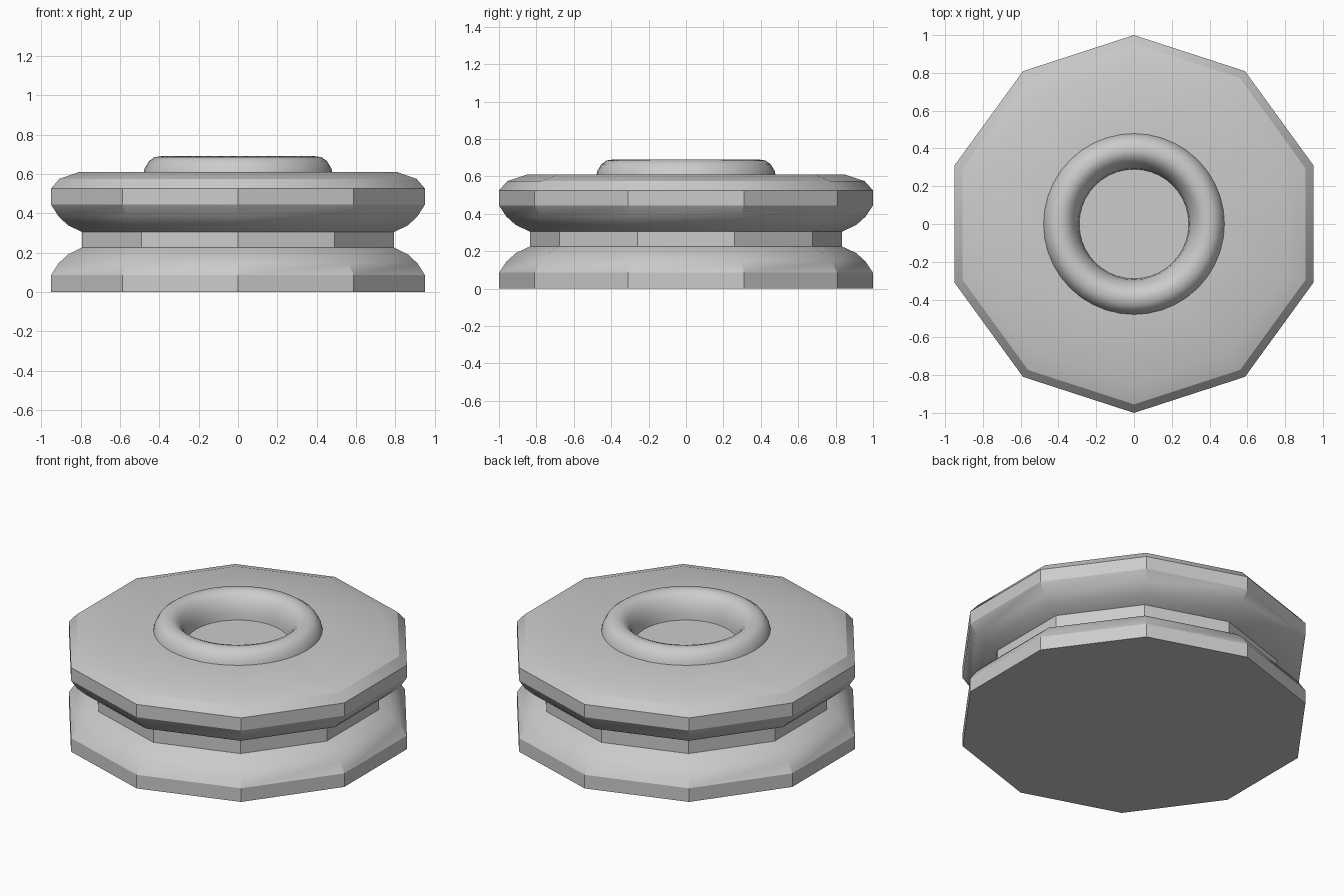
import bpy
import bmesh
import math

if "Cube" in bpy.data.objects:
    bpy.data.objects.remove(bpy.data.objects["Cube"], do_unlink=True)

# One plain grey for everything
grey = bpy.data.materials.new("light grey")
grey.use_nodes = True
colour = (0.6, 0.6, 0.6, 1.0)
grey.diffuse_color = colour
grey.node_tree.nodes["Principled BSDF"].inputs["Base Color"].default_value = colour


def lathe(name, profile, sides, cap_start=False, cap_end=False, angle=30):
    """Turn a (radius, height) profile around z, first corner facing +y."""
    bm = bmesh.new()
    rings = []
    for r, z in profile:
        turns = [math.pi / 2 + math.tau * i / sides for i in range(sides)]
        rings.append([bm.verts.new((r * math.cos(a), r * math.sin(a), z)) for a in turns])
    for low, high in zip(rings, rings[1:]):
        for i in range(sides):
            j = (i + 1) % sides
            bm.faces.new((low[i], low[j], high[j], high[i]))
    if cap_start:
        bm.faces.new(rings[0][::-1])
    if cap_end:
        bm.faces.new(rings[-1])
    mesh = bpy.data.meshes.new(name)
    bm.to_mesh(mesh)
    bm.free()
    mesh.materials.append(grey)
    obj = bpy.data.objects.new(name, mesh)
    bpy.context.collection.objects.link(obj)
    bpy.ops.object.select_all(action="DESELECT")
    obj.select_set(True)
    bpy.context.view_layer.objects.active = obj
    bpy.ops.object.shade_smooth_by_angle(angle=math.radians(angle))
    return obj


# Ten-sided body with a waist groove; the open centre is hidden by the ring
flare = [(1.0, 0.085), (0.96, 0.145), (0.91, 0.19), (0.835, 0.225)]
upper_flare = [(r, 0.53 - z) for r, z in reversed(flare)]
body = [(1.0, 0.0)] + flare + upper_flare
body += [(1.0, 0.525), (0.955, 0.575), (0.85, 0.61), (0.4, 0.61)]
lathe("body", body, 10, cap_start=True)

# Rounded ring on top, with a sunken round floor inside
ring = [(0.48, 0.605), (0.474, 0.63), (0.453, 0.665), (0.425, 0.685), (0.385, 0.691),
        (0.355, 0.68), (0.33, 0.657), (0.308, 0.62), (0.295, 0.58), (0.29, 0.535)]
lathe("ring_with_recess", ring, 40, cap_end=True, angle=40)
